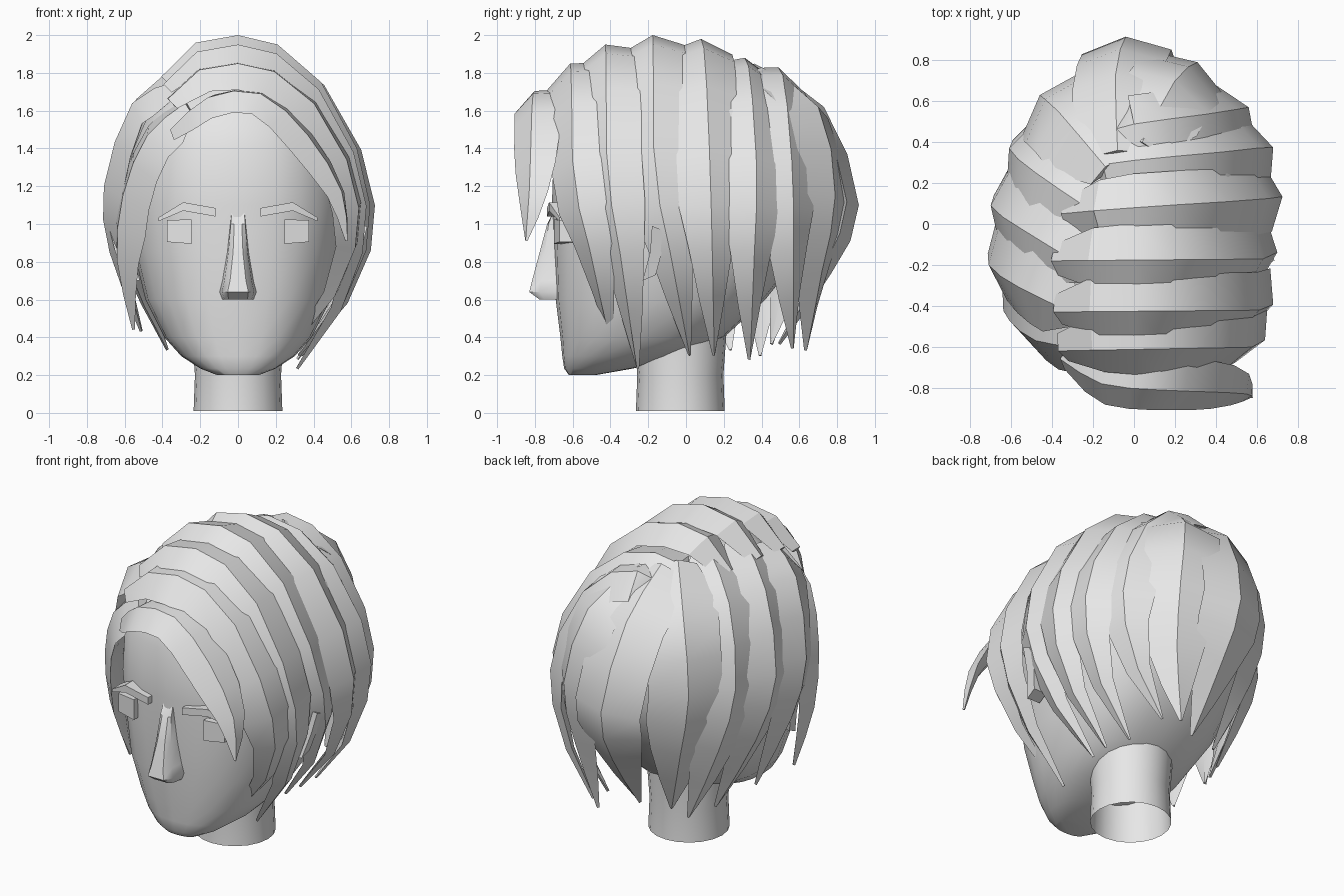
import bpy, bmesh, math
from mathutils import Vector

if "Cube" in bpy.data.objects:
    bpy.data.objects.remove(bpy.data.objects["Cube"])

grey = bpy.data.materials.new("light grey")
grey.diffuse_color = (0.8, 0.8, 0.8, 1)
grey.use_nodes = True
grey.node_tree.nodes["Principled BSDF"].inputs["Base Color"].default_value = grey.diffuse_color


def make(name, verts, faces, angle=35):
    """Mesh object from points and faces, smoothed with sharp edges kept."""
    me = bpy.data.meshes.new(name)
    bm = bmesh.new()
    vs = [bm.verts.new(v) for v in verts]
    for f in faces:
        bm.faces.new([vs[i] for i in f])
    bmesh.ops.recalc_face_normals(bm, faces=bm.faces[:])
    bm.to_mesh(me)
    bm.free()
    me.materials.append(grey)
    ob = bpy.data.objects.new(name, me)
    bpy.context.collection.objects.link(ob)
    bpy.ops.object.select_all(action='DESELECT')
    ob.select_set(True)
    bpy.context.view_layer.objects.active = ob
    bpy.ops.object.shade_smooth_by_angle(angle=math.radians(angle))
    return ob


def loft(name, rings, caps=(True, True), angle=35):
    """Skin a list of closed rings with equal point counts."""
    n = len(rings[0])
    verts = [p for r in rings for p in r]
    faces = [(i * n + j, i * n + (j + 1) % n, (i + 1) * n + (j + 1) % n, (i + 1) * n + j)
             for i in range(len(rings) - 1) for j in range(n)]
    if caps[0]:
        faces.append(tuple(range(n)))
    if caps[1]:
        faces.append(tuple(range(len(verts) - n, len(verts))))
    return make(name, verts, faces, angle)


def oval(z, half_w, front, back, n=24, power=2.4):
    """Rounded ring seen from above, wider than an ellipse."""
    ring = []
    for k in range(n):
        a = 2 * math.pi * k / n
        c, s = math.cos(a), math.sin(a)
        x = math.copysign(abs(c) ** (2 / power), c) * half_w
        y = math.copysign(abs(s) ** (2 / power), s) * (back - front) / 2 + (back + front) / 2
        ring.append((x, y, z))
    return ring


def smooth_path(pts, steps=2):
    """Catmull-Rom resampling of a few path points."""
    p = [Vector(q) for q in pts]
    p = [2 * p[0] - p[1]] + p + [2 * p[-1] - p[-2]]
    out = []
    for i in range(1, len(p) - 2):
        a, b, c, d = p[i - 1:i + 3]
        for k in range(steps):
            t = k / steps
            out.append(0.5 * (2 * b + (c - a) * t + (2 * a - 5 * b + 4 * c - d) * t * t
                              + (3 * b - a - 3 * c + d) * t ** 3))
    return out + [p[-2]]


def strand(name, pts, width, sink=0.075, steps=2, tilt=0.65, start=0.3):
    """Ridged lock of hair, pointed at the tip; the path runs along its ridge."""
    path = smooth_path(pts, steps)
    rings = []
    for i, p in enumerate(path):
        t = i / (len(path) - 1)
        tangent = (path[min(i + 1, len(path) - 1)] - path[max(i - 1, 0)]).normalized()
        out = Vector((p.x, p.y * tilt, max(p.z - 1.0, -0.1)))
        side = tangent.cross(out).normalized()
        out = side.cross(tangent).normalized()
        taper = min(1, start + 4 * t) * (1 if t < 0.65 else max(0.02, (1 - t) / 0.35) ** 0.8)
        w, d = width * taper, sink * (0.12 + 0.88 * taper)
        rings.append([p - side * w - out * d, p,
                      p + side * w - out * d, p - out * (d + 0.03 * taper + 0.003)])
    return loft(name, rings, angle=32)


# Head and neck
loft("head", [oval(*r) for r in [
    (0.20, 0.11, -0.62, -0.48), (0.235, 0.20, -0.645, -0.28), (0.30, 0.30, -0.655, -0.05),
    (0.40, 0.39, -0.665, 0.20), (0.60, 0.49, -0.69, 0.42), (0.85, 0.55, -0.70, 0.62),
    (1.10, 0.59, -0.71, 0.72), (1.40, 0.57, -0.70, 0.70), (1.60, 0.48, -0.62, 0.62),
    (1.76, 0.32, -0.48, 0.48), (1.83, 0.12, -0.2, 0.2)]], angle=45)
loft("neck", [oval(z, w, -0.03 - w, -0.03 + w, 20, 2) for z, w in
              [(0.01, 0.235), (0.2, 0.228), (0.5, 0.25)]], caps=(False, True))

# Nose
loft("nose", [[(-b, -0.66, z), (-b * 0.85, y * 0.5 - 0.36, z), (-a, y, z),
               (a, y, z), (b * 0.85, y * 0.5 - 0.36, z), (b, -0.66, z)] for z, a, b, y in [
    (0.60, 0.05, 0.085, -0.775), (0.64, 0.055, 0.10, -0.83), (0.70, 0.042, 0.085, -0.815),
    (0.85, 0.026, 0.06, -0.775), (1.0, 0.02, 0.045, -0.735), (1.06, 0.01, 0.04, -0.69)]])

# Eyes, eyebrows and ears, mirrored
for label, s in (("right", 1), ("left", -1)):
    loft(label + "_eye", [[(s * x, y, z0), (s * x, -0.58, z0), (s * x, -0.58, z1), (s * x, y, z1)]
         for x, y, z0, z1 in [(0.245, -0.70, 0.895, 1.025), (0.375, -0.67, 0.905, 1.02)]], angle=20)
    loft(label + "_eyebrow", [[(s * x, y, z), (s * x, -0.58, z), (s * x, -0.58, z + h), (s * x, y, z + h)]
         for x, y, z, h in [(0.12, -0.735, 1.04, 0.045), (0.29, -0.725, 1.07, 0.045),
                            (0.42, -0.67, 1.015, 0.02)]], angle=20)
    outline = [(-0.23, 0.70), (-0.16, 0.73), (-0.12, 0.88), (-0.13, 0.97), (-0.18, 0.99), (-0.19, 0.85)]
    loft(label + "_ear", [[(s * (x + 0.26 * (z - 0.7)), y, z) for y, z in outline]
                          for x in (0.52, 0.61)], angle=30)

# Swept hair bands: from the parting over the crown and down the right side
arch = [(-0.58, 0.78), (-0.32, 0.96), (0, 1), (0.3, 0.95), (0.63, 0.75),
        (0.9, 0.4), (1, 0.1), (0.97, -0.2), (0.8, -0.6), (0.47, -1)]
bands = [(-0.62, -0.60, -0.40, 1.85, 0.64, 0.36, 0.17, 1),
         (-0.43, -0.42, -0.26, 1.95, 0.68, 0.23, 0.17, 1),
         (-0.18, -0.17, 0.02, 2.00, 0.70, 0.30, 0.17, 1),
         (0.05, 0.13, 0.15, 1.98, 0.725, 0.30, 0.17, 0.85),
         (0.27, 0.38, 0.34, 1.88, 0.68, 0.28, 0.17, 0.7),
         (0.44, 0.57, 0.57, 1.83, 0.56, 0.34, 0.18, 0.5)]
for i, (y0, y1, y2, top, xmax, tip, w, reach) in enumerate(bands):
    pts = []
    for k, (u, h) in enumerate(arch):
        t = k / (len(arch) - 1)
        y = y0 + (y1 - y0) * t / 0.6 if t < 0.6 else y1 + (y2 - y1) * (t - 0.6) / 0.4
        z = 1 + h * ((top - 1) if h > 0 else (1 - tip))
        pts.append((u * xmax * (reach if u < 0 else 1), y, z))
    strand("swept_band_%d" % (i + 1), pts, w, steps=1, start=0.45)

# Fringe across the forehead
strand("fringe", [(-0.36, -0.66, 1.50), (-0.16, -0.78, 1.67), (0.12, -0.81, 1.69),
                  (0.37, -0.82, 1.47), (0.55, -0.83, 1.17), (0.58, -0.85, 0.91)],
       0.14, 0.06, tilt=0.42, start=0.5)

# Locks falling to the left side
left = [
    [(-0.28, -0.60, 1.64), (-0.48, -0.57, 1.47), (-0.61, -0.47, 1.15), (-0.64, -0.38, 0.80), (-0.56, -0.30, 0.44)],
    [(-0.31, -0.43, 1.76), (-0.56, -0.31, 1.64), (-0.71, -0.20, 1.20), (-0.68, -0.09, 0.85), (-0.52, 0.03, 0.43)],
    [(-0.26, -0.20, 1.86), (-0.54, -0.03, 1.66), (-0.70, 0.09, 1.20), (-0.62, 0.18, 0.80), (-0.38, 0.24, 0.33)],
    [(-0.20, 0.06, 1.87), (-0.48, 0.25, 1.66), (-0.61, 0.37, 1.20), (-0.53, 0.43, 0.80), (-0.30, 0.40, 0.30)]]
for i, pts in enumerate(left):
    strand("left_lock_%d" % (i + 1), pts, 0.2, start=0.5)

# Locks falling down the back from the crown
back = [
    [(-0.14, 0.28, 1.86), (-0.37, 0.55, 1.62), (-0.46, 0.63, 1.20), (-0.38, 0.60, 0.80), (-0.22, 0.46, 0.36)],
    [(-0.08, 0.36, 1.85), (-0.09, 0.73, 1.62), (-0.04, 0.915, 1.10), (-0.02, 0.77, 0.74), (-0.02, 0.50, 0.36)],
    [(0.04, 0.40, 1.83), (0.20, 0.70, 1.62), (0.31, 0.79, 1.15), (0.28, 0.72, 0.75), (0.18, 0.64, 0.33)]]
for i, pts in enumerate(back):
    strand("back_lock_%d" % (i + 1), pts, 0.22, start=0.5)
